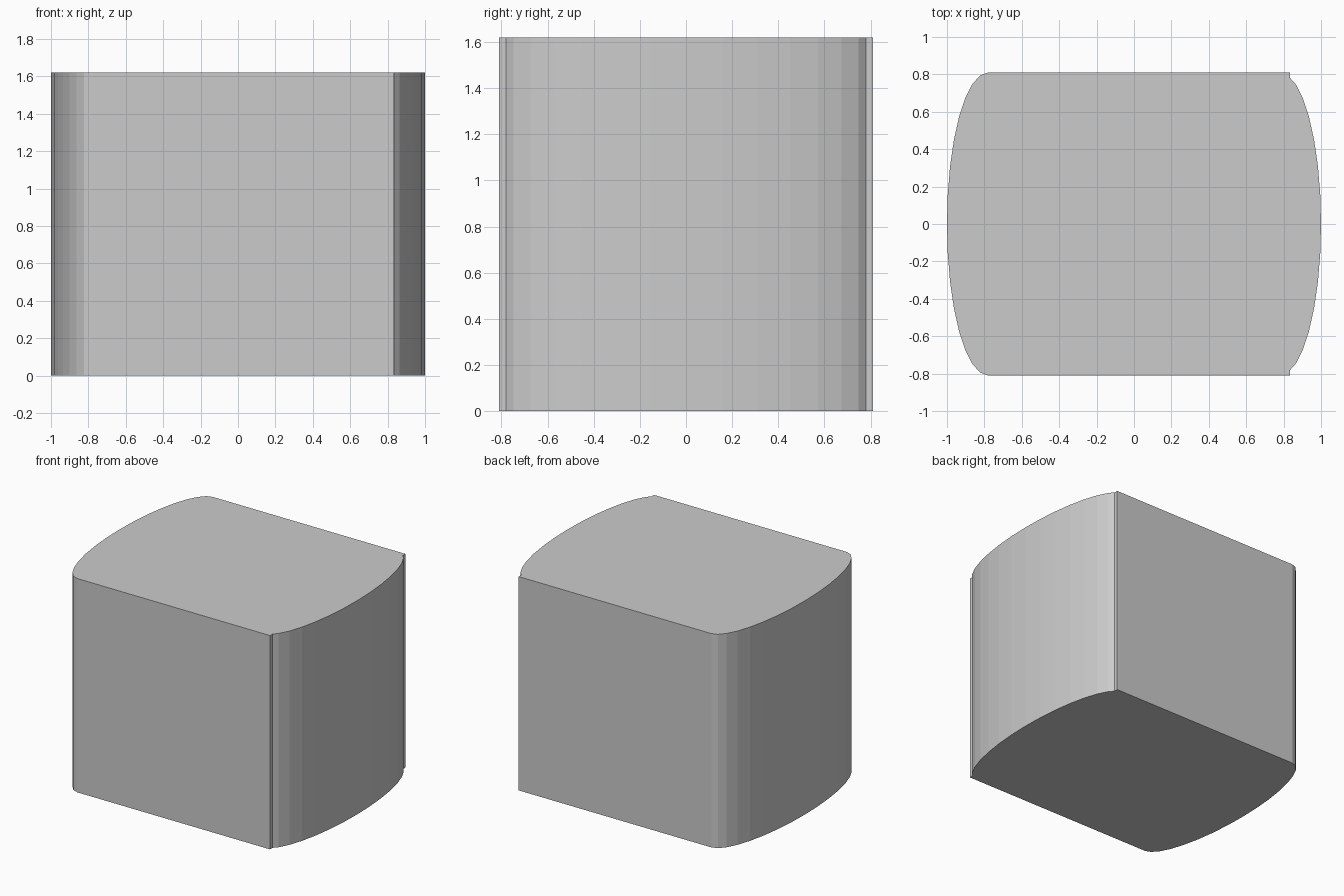
import bpy, bmesh
from math import sin, cos, pi

if "Cube" in bpy.data.objects:
    bpy.data.objects.remove(bpy.data.objects["Cube"])

HEIGHT = 1.62
HALF_DEPTH = 0.81
BULGE_X, BULGE = 0.78, 0.22   # centre and x radius of the bowed ends
LIP_X, LIP_Y = 0.835, 0.78    # right end of the flat sides
STEPS = 16                    # facets per bowed end


def bow(side, first, last):
    """Points of one bowed end, counter-clockwise seen from above."""
    pts = []
    for i in range(first, last + 1):
        a = -pi / 2 + pi * i / STEPS
        pts.append((side * (BULGE_X + BULGE * cos(a)), side * HALF_DEPTH * sin(a)))
    return pts


# Plan outline: stepped bow on the right, tangent bow on the left
outline = [(LIP_X, -HALF_DEPTH), (LIP_X, -LIP_Y)]
outline += bow(1, 2, STEPS - 2)
outline += [(LIP_X, LIP_Y), (LIP_X, HALF_DEPTH)]
outline += bow(-1, 0, STEPS)

# Extrude the outline into the solid block
bm = bmesh.new()
base = bm.faces.new([bm.verts.new((x, y, 0)) for x, y in outline])
result = bmesh.ops.extrude_face_region(bm, geom=[base], use_keep_orig=True)
top = [v for v in result["geom"] if isinstance(v, bmesh.types.BMVert)]
bmesh.ops.translate(bm, verts=top, vec=(0, 0, HEIGHT))
bmesh.ops.recalc_face_normals(bm, faces=bm.faces)

mesh = bpy.data.meshes.new("bowed_block")
bm.to_mesh(mesh)
bm.free()
block = bpy.data.objects.new("bowed_block", mesh)
bpy.context.collection.objects.link(block)
